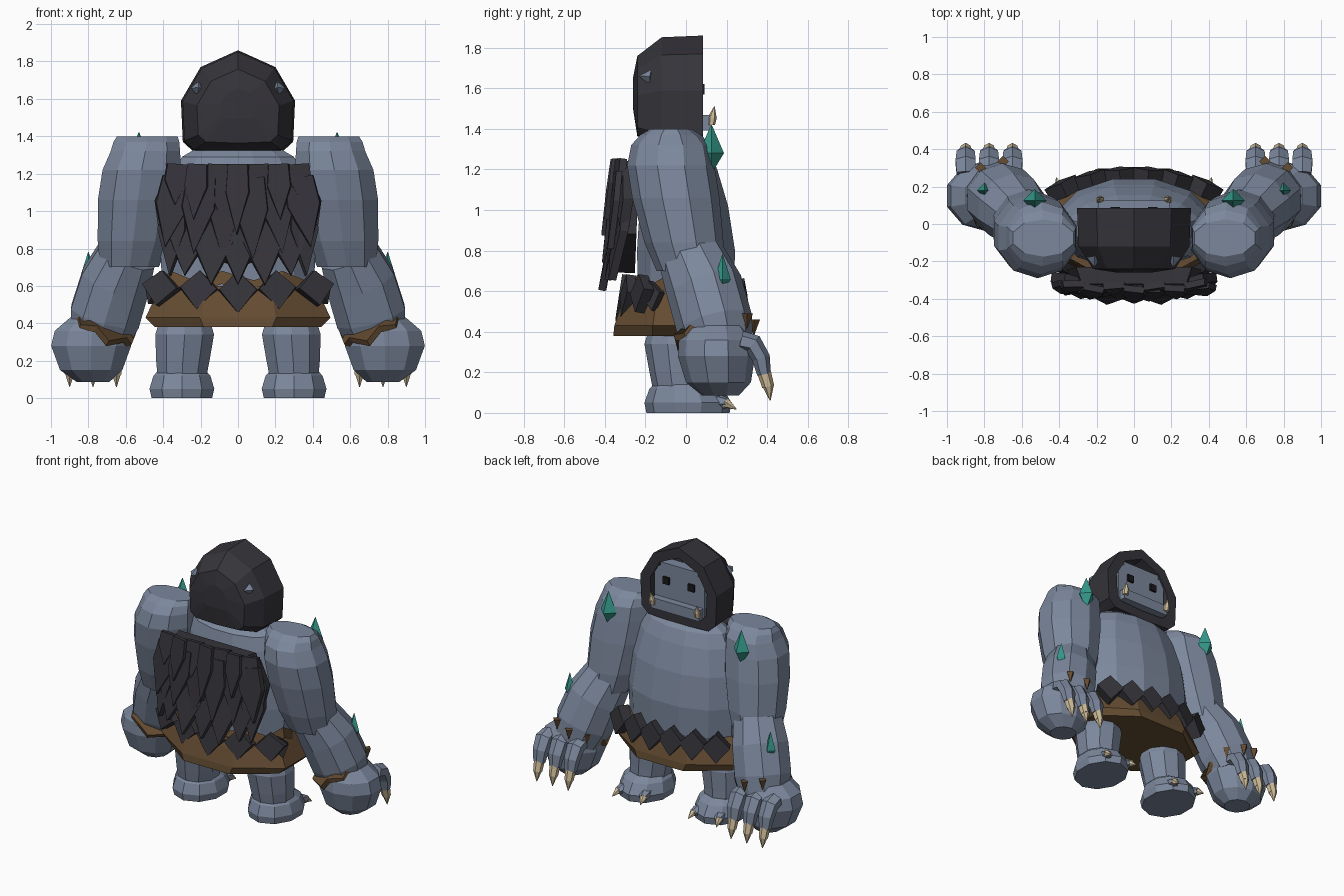
import bpy, bmesh, math
from mathutils import Vector, Matrix, Euler

old = bpy.data.objects.get("Cube")
if old:
    bpy.data.objects.remove(old)


def material(name, r, g, b):
    m = bpy.data.materials.new(name)
    m.use_nodes = True
    m.diffuse_color = (r, g, b, 1)
    node = next(n for n in m.node_tree.nodes if n.type == 'BSDF_PRINCIPLED')
    node.inputs["Base Color"].default_value = (r, g, b, 1)
    node.inputs["Roughness"].default_value = 0.9
    return m


STONE = material("blue grey skin", 0.2, 0.245, 0.335)
FUR = material("charcoal fur", 0.036, 0.034, 0.042)
HIDE = material("brown hide", 0.13, 0.073, 0.032)
TEAL = material("teal crystal", 0.035, 0.31, 0.25)
BONE = material("bone", 0.62, 0.5, 0.32)
BLACK = material("eye black", 0.01, 0.01, 0.012)


def finish(name, bm, mat, side=1):
    """Turn a bmesh into a flat shaded object; side -1 mirrors it across x."""
    if side < 0:
        bmesh.ops.scale(bm, vec=(-1, 1, 1), verts=bm.verts)
    bmesh.ops.recalc_face_normals(bm, faces=bm.faces)
    me = bpy.data.meshes.new(name)
    bm.to_mesh(me)
    bm.free()
    me.materials.append(mat)
    ob = bpy.data.objects.new(name, me)
    bpy.context.collection.objects.link(ob)


def skin(name, mat, rings, side=1, caps=True):
    """Join point rings of equal length with quads."""
    bm = bmesh.new()
    loops = [[bm.verts.new(p) for p in ring] for ring in rings]
    n = len(loops[0])
    for a, b in zip(loops, loops[1:]):
        for i in range(n):
            j = (i + 1) % n
            bm.faces.new((a[i], a[j], b[j], b[i]))
    if caps:
        bm.faces.new(loops[0])
        bm.faces.new(loops[-1])
    finish(name, bm, mat, side)


def loft(name, mat, path, n=10, side=1, follow=False, zigzag=0, caps=True):
    """Elliptic rings (x, y, z, rx, ry), bottom to top; follow tilts them along the path."""
    rings = []
    for k, (x, y, z, rx, ry) in enumerate(path):
        lo, hi = path[max(k - 1, 0)], path[min(k + 1, len(path) - 1)]
        axis = Vector(hi[:3]) - Vector(lo[:3])
        q = Vector((0, 0, 1)).rotation_difference(axis if follow else Vector((0, 0, 1)))
        ring = []
        for i in range(n):
            a = 2 * math.pi * (i + 0.5) / n
            dz = zigzag * (i % 2)
            ring.append(Vector((x, y, z)) + q @ Vector((rx * math.cos(a), ry * math.sin(a), dz)))
        rings.append(ring)
    skin(name, mat, rings, side, caps)


def spike(name, mat, base, tip, r, side=1, n=4):
    """Pointed cone from base to tip."""
    base, tip = Vector(base), Vector(tip)
    d = tip - base
    bm = bmesh.new()
    m = Matrix.Translation(base + d / 2) @ Vector((0, 0, 1)).rotation_difference(d).to_matrix().to_4x4()
    bmesh.ops.create_cone(bm, cap_ends=True, segments=n, radius1=r, radius2=0.002, depth=d.length, matrix=m)
    finish(name, bm, mat, side)


def box(name, mat, centre, size):
    bm = bmesh.new()
    bmesh.ops.create_cube(bm, size=1)
    bmesh.ops.scale(bm, vec=size, verts=bm.verts)
    bmesh.ops.translate(bm, vec=centre, verts=bm.verts)
    finish(name, bm, mat)


def shard(name, mat, pos, w, h, thick, rot=(0, 0, 0), point=0.45, diamond=False):
    """Hanging slab with a pointed lower end; pos is the middle of its top edge."""
    h1 = -h * (1 - point)
    outline = [(-w * .43, 0), (w * .43, 0), (w / 2, h1), (0, -h), (-w / 2, h1)]
    if diamond:
        outline = [(0, 0), (w / 2, -h * .45), (0, -h), (-w / 2, -h * .45)]
    m = Matrix.Translation(pos) @ Euler(rot).to_matrix().to_4x4()
    rings = [[m @ Vector((x * s, y, z)) for x, z in outline]
             for y, s in ((-thick / 2, .9), (thick / 2, 1))]
    skin(name, mat, rings)


# Torso
loft("torso", STONE, [(0, 0, .42, .34, .2), (0, 0, .6, .42, .245), (0, 0, .8, .43, .25),
                      (0, -.01, 1.02, .41, .225), (0, -.02, 1.2, .36, .18),
                      (0, -.03, 1.29, .31, .15), (0, -.03, 1.33, .24, .1)], 12)

# Hide skirt with a ragged upper edge
loft("hide_skirt", HIDE, [(0, -.03, .38, .48, .355), (0, -.03, .43, .535, .35),
                          (0, -.03, .54, .48, .31), (0, -.04, .6, .45, .27)], 8)
loft("hide_waistband", HIDE, [(0, -.045, .56, .445, .255), (0, -.045, .63, .43, .235)], 16,
     zigzag=.05, caps=False)

# Hood: rings from the back to the rim, then into the opening
half = [(0, 1.86), (.2, 1.77), (.305, 1.59), (.295, 1.37), (.24, 1.32)]
outline = half + [(0, 1.31)] + [(-x, z) for x, z in half[:0:-1]]


def hood_ring(y, s, mid=1.57):
    return [Vector((x * s, y, mid + (z - mid) * s)) for x, z in outline]


skin("hood", FUR, [hood_ring(-.26, .3), hood_ring(-.24, .72, 1.5), hood_ring(-.12, .97),
                   hood_ring(.085, 1), hood_ring(.085, .74), hood_ring(0, .7)])

# Face
box("face", STONE, (0, .02, 1.54), (.4, .11, .29))
box("brow", STONE, (0, .03, 1.68), (.3, .09, .07))
box("jaw", STONE, (0, .065, 1.43), (.38, .12, .075))
for s, tag in ((1, "left"), (-1, "right")):
    box("eye_" + tag, BLACK, (s * .1, .081, 1.595), (.05, .018, .05))
    loft("tusk_root_" + tag, BONE, [(.18, .125, 1.42, .022, .018), (.18, .13, 1.455, .024, .022)], 6, s)
    spike("tusk_" + tag, BONE, (.18, .13, 1.455), (.185, .14, 1.51), .022, s, 6)
    spike("horn_nub_" + tag, STONE, (.215, -.175, 1.655), (.21, -.23, 1.66), .038, s)

# Back mane: backing plate, then long lower locks under two shorter layers
shard("mane_backing", FUR, (0, -.275, 1.24), .72, .55, .09, (-.04, 0, 0), .35)
for i in range(5):
    x = (i - 2) * .155
    shard("mane_lower_%d" % i, FUR, (x * .8, -.325 + .15 * x * x, 1.1 - .03 * (i % 2)), .24, .5 - .15 * abs(x),
          .035, (-.17 - .03 * (i % 2), -.22 * x, x * .3), .5)
for i in range(6):
    x = (i - 2.5) * .13
    shard("mane_middle_%d" % i, FUR, (x, -.34 + .15 * x * x - .012 * (i % 2), 1.18), .19, .46 - .25 * abs(x),
          .03, (-.11, -.5 * x, x * .3), .6)
for i in range(7):
    x = (i - 3) * .108
    shard("mane_top_%d" % i, FUR, (x, -.33 + .1 * x * x - .018 * (i % 2), 1.25), .135,
          (.22, .3, .25, .38)[min(i, 6 - i)], .035, (-.14, -.2 * x, x * .3 + .12 * (-1) ** i), .6)
# Side locks that flare out past the mane
for s, tag in ((1, "left"), (-1, "right")):
    shard("mane_side_upper_" + tag, FUR, (s * .315, -.305, 1.2), .15, .3, .05, (-.1, -s * .35, s * .3), .4)
    shard("mane_side_lower_" + tag, FUR, (s * .345, -.305, 1.06), .17, .41, .04, (-.15, 0, s * .3), .6)

# Fur tufts hanging round the waist
for i in range(5):
    x = (i - 2) * .2
    shard("waist_tuft_back_%d" % i, FUR, (x, -.29 + .5 * x * x, .68),
          .22, .23 - .1 * abs(x), .05, (-.15, -.3 * x, x * .9), diamond=True)
for s in (1, -1):
    shard("waist_tuft_side_%s" % ("left" if s > 0 else "right"), FUR, (s * .44, -.17, .65),
          .12, .15, .04, (-.1, -s * .15, s * 1.0), diamond=True)
for i in range(6):
    x = (i - 2.5) * .15
    shard("waist_tuft_front_%d" % i, FUR, (x, .25 - .5 * x * x, .66),
          .185, .2, .08, (.1, 0, -x * 1.2), diamond=True)

for s, tag in ((1, "left"), (-1, "right")):
    # Arm
    loft("upper_arm_" + tag, STONE, [(.58, .02, .7, .165, .165), (.56, -.01, .84, .2, .195),
                                     (.535, -.05, 1.06, .225, .215), (.515, -.075, 1.22, .22, .215),
                                     (.495, -.075, 1.32, .195, .195), (.49, -.075, 1.37, .185, .15),
                                     (.485, -.075, 1.4, .17, .1)], 10, s)
    loft("forearm_" + tag, STONE, [(.74, .17, .32, .165, .165), (.71, .14, .44, .198, .19),
                                   (.655, .09, .62, .195, .19), (.59, .025, .77, .165, .165)],
         10, s, follow=True)
    loft("wrist_wrap_" + tag, HIDE, [(.735, .128, .345, .172, .172), (.72, .118, .375, .178, .176)],
         12, s, follow=True, zigzag=.045)
    for k, (x, y, z) in enumerate(((.6, .27, .43), (.7, .335, .46), (.82, .3, .49))):
        spike("wrap_tooth_%s_%d" % (tag, k), HIDE, (x, y, z), (x, y, z - .075), .03, s)
    # Fist, fingers and claws
    loft("fist_" + tag, STONE, [(.775, .17, .085, .09, .09), (.785, .16, .15, .175, .16),
                                (.785, .15, .28, .225, .19), (.78, .15, .36, .21, .185),
                                (.765, .15, .43, .14, .14)], 10, s)
    for k, x in enumerate((.65, .775, .9)):
        part = "%s_%d" % (tag, k)
        loft("finger_" + part, STONE, [(x, .385, .19, .042, .034), (x, .37, .27, .056, .045),
                                       (x, .33, .34, .062, .05), (x, .27, .355, .056, .05)],
             6, s, follow=True)
        loft("claw_root_" + part, BONE, [(x, .405, .13, .03, .03), (x, .385, .2, .036, .034)],
             6, s, follow=True)
        spike("claw_" + part, BONE, (x, .405, .135), (x, .415, .06), .029, s, 6)
    # Crystals on shoulder and forearm
    for part, (x, y, z), r, up, down in (("shoulder", (.53, .125, 1.28), .062, .14, .1),
                                         ("forearm", (.8, .18, .66), .04, .12, .07)):
        spike("crystal_top_%s_%s" % (part, tag), TEAL, (x, y, z), (x, y, z + up), r, s)
        spike("crystal_base_%s_%s" % (part, tag), TEAL, (x, y, z), (x, y, z - down), r, s)
    # Leg and foot
    loft("leg_" + tag, STONE, [(.3, -.02, .1, .135, .14), (.295, -.03, .2, .15, .15),
                               (.285, -.04, .34, .165, .165), (.285, -.04, .42, .14, .14)], 10, s)
    loft("foot_" + tag, STONE, [(.3, .01, 0, .17, .205), (.3, .01, .05, .182, .215),
                                (.3, 0, .12, .16, .18), (.3, -.01, .15, .13, .14)], 10, s)
    for k, (x, dx) in enumerate(((.21, -.01), (.385, .015))):
        part = "%s_%d" % (tag, k)
        loft("toe_" + part, STONE, [(x + dx, .205, .045, .026, .026), (x, .17, .055, .038, .033),
                                    (x, .12, .065, .035, .035)], 6, s, follow=True)
        spike("toe_claw_" + part, BONE, (x + dx, .195, .05), (x + 2 * dx, .248, .018), .028, s, 6)
